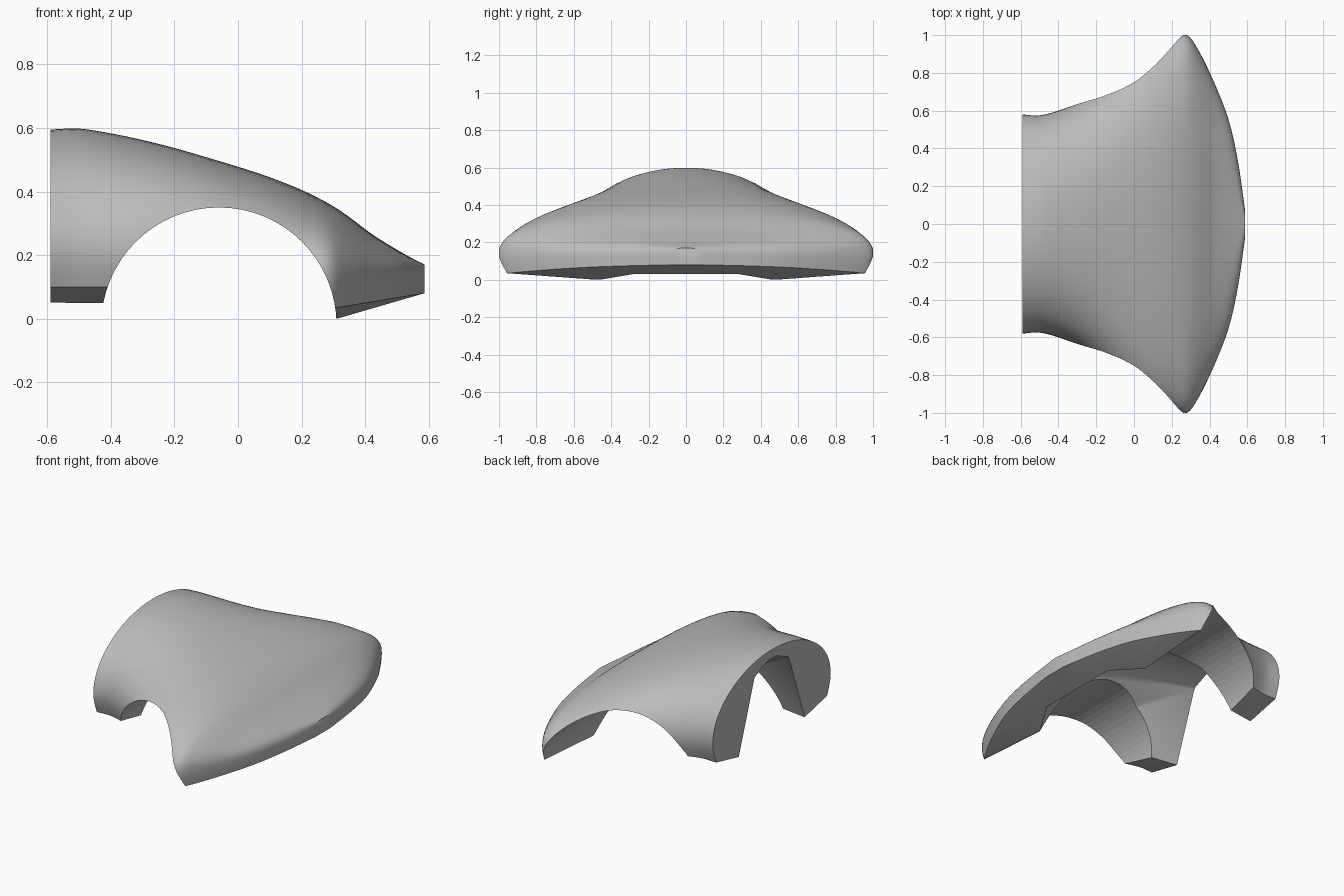
import bpy
import bmesh
from math import sin, cos, pi, hypot
from mathutils import Vector, Matrix

old = bpy.data.objects.get("Cube")
if old:
    bpy.data.objects.remove(old, do_unlink=True)

ARCH_X, ARCH_Z, ARCH_R = -0.06, -0.02, 0.37

# Stations along the body: x, half width, crown height, height of widest point
STATIONS = [
    (-0.59, 0.58, 0.595, 0.23), (-0.5, 0.575, 0.598, 0.23),
    (-0.4, 0.6, 0.583, 0.22), (-0.3, 0.642, 0.562, 0.2),
    (-0.2, 0.72, 0.537, 0.16), (-0.1, 0.813, 0.508, 0.14),
    (0, 0.897, 0.478, 0.13), (0.1, 0.96, 0.445, 0.13),
    (0.2, 0.99, 0.405, 0.13), (0.28, 1, 0.365, 0.13),
    (0.34, 0.922, 0.327, 0.13), (0.42, 0.76, 0.267, 0.13),
    (0.5, 0.555, 0.217, 0.13), (0.55, 0.335, 0.189, 0.13),
    (0.587, 0.08, 0.17, 0.13),
]


def clamp(t):
    return max(0, min(1, t))


def lerp(a, b, t):
    return a + (b - a) * t


def smooth_rows(rows, steps):
    """Smooth curve through all the station rows."""
    rows = [Vector(r) for r in rows]
    ext = [2 * rows[0] - rows[1]] + rows + [2 * rows[-1] - rows[-2]]
    out = []
    for a, b, c, d in zip(ext, ext[1:], ext[2:], ext[3:]):
        for i in range(steps):
            t = i / steps
            out.append(b + (c - a) * t / 2
                       + (2 * a - 5 * b + 4 * c - d) * t ** 2 / 2
                       + (3 * b - a - 3 * c + d) * t ** 3 / 2)
    return out + [rows[-1]]


def section(x, w, top, mid):
    """Closed cross-section loop: flat floor, tucked sides, domed crown."""
    fwd = clamp((x + 0.59) / 0.8)
    nose = clamp((x - 0.31) / 0.275)
    rim, floor = 0.1, 0.05
    if x > 0:
        rim, floor = lerp(0.035, 0.08, nose), lerp(0, 0.08, nose)
    keel = min(lerp(0.32, 0.48, fwd), w * 0.6)
    half = [(keel, floor)]
    for i in range(5):
        a = i / 5 * pi / 2
        half.append((w * lerp(lerp(0.94, 0.98, fwd), 1, sin(a)), lerp(rim, mid, i / 5)))
    py, pz = lerp(1, 0.8, fwd), lerp(1, 0.86, fwd)
    for i in range(18):
        a = pi / 2 * (1 - i / 18)
        half.append((w * sin(a) ** py, mid + (top - mid) * max(cos(a), 0) ** pz))
    loop = [(0, floor)] + half + [(0, top)] + [(-y, z) for y, z in reversed(half)]
    return [(x, y, z) for y, z in loop]


def make_object(name, bm):
    bmesh.ops.recalc_face_normals(bm, faces=bm.faces)
    mesh = bpy.data.meshes.new(name)
    bm.to_mesh(mesh)
    bm.free()
    obj = bpy.data.objects.new(name, mesh)
    bpy.context.collection.objects.link(obj)
    return obj


# Solid body lofted through the sections
bm = bmesh.new()
rings = [[bm.verts.new(p) for p in section(*row)] for row in smooth_rows(STATIONS, 4)]
for r, s in zip(rings, rings[1:]):
    for i in range(len(r)):
        j = (i + 1) % len(r)
        bm.faces.new((r[i], r[j], s[j], s[i]))
bm.faces.new(rings[0])
bm.faces.new(rings[-1])
body = make_object("front_bodywork", bm)

# Wheel arch cutter running right across
bm = bmesh.new()
bmesh.ops.create_cone(bm, cap_ends=True, segments=64, radius1=ARCH_R, radius2=ARCH_R, depth=2.4,
                      matrix=Matrix.Translation((ARCH_X, 0, ARCH_Z)) @ Matrix.Rotation(pi / 2, 4, "X"))
arch = make_object("wheel_arch_cutter", bm)

# Tapered inner bay cutter, open at the bottom and the rear
bm = bmesh.new()
BAY = [(-0.62, 0.345, -0.02), (0.31, 0.485, -0.02), (0.44, 0.3, -0.02),
       (-0.62, 0.16, 0.495), (-0.62, 0.04, 0.545), (0.18, 0.2, 0.355),
       (0.18, 0.04, 0.38), (0.34, 0.15, 0.24)]
for x, y, z in BAY:
    for side in (1, -1):
        bm.verts.new((x, y * side, z))
bmesh.ops.convex_hull(bm, input=bm.verts)
bay = make_object("inner_bay_cutter", bm)

bpy.context.view_layer.objects.active = body
for cutter in (arch, bay):
    cutter.hide_render = True
    mod = body.modifiers.new(cutter.name, "BOOLEAN")
    mod.operation = "DIFFERENCE"
    mod.solver = "EXACT"
    mod.object = cutter
    bpy.ops.object.modifier_apply(modifier=mod.name)
    bpy.data.objects.remove(cutter, do_unlink=True)

# Smooth skin, flat facets inside the wheel arches
for o in bpy.context.selected_objects:
    o.select_set(False)
body.select_set(True)
bpy.ops.object.shade_smooth_by_angle(angle=0.6)
for f in body.data.polygons:
    dist = hypot(f.center.x - ARCH_X, f.center.z - ARCH_Z)
    if dist < ARCH_R + 0.002 and abs(f.normal.y) < 0.01:
        f.use_smooth = False

grey = bpy.data.materials.new("light_grey")
grey.use_nodes = True
colour = (0.5, 0.5, 0.5, 1)
grey.diffuse_color = colour
grey.node_tree.nodes["Principled BSDF"].inputs["Base Color"].default_value = colour
body.data.materials.clear()
body.data.materials.append(grey)
